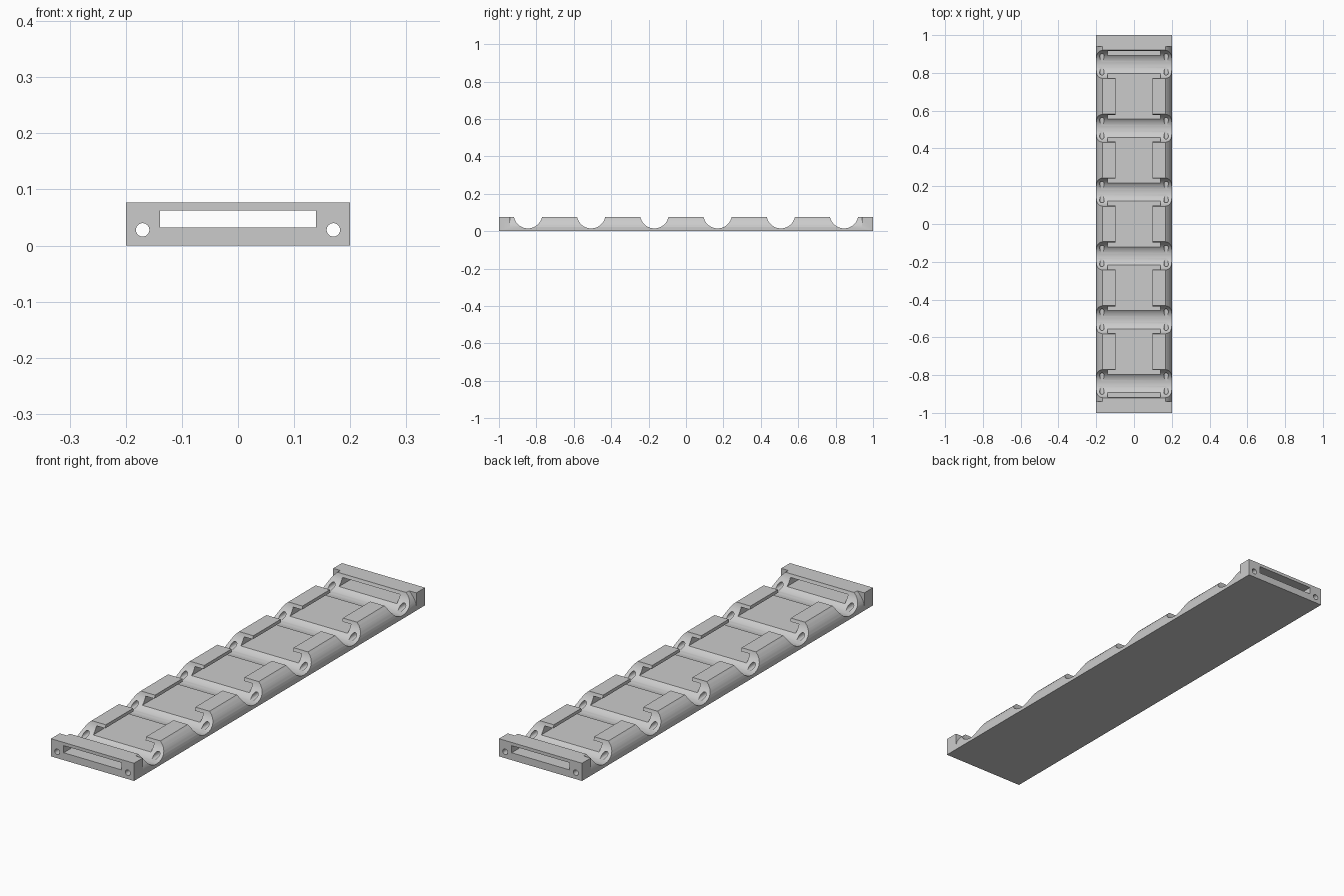
import bpy, bmesh, math
from mathutils import Vector

cube = bpy.data.objects.get("Cube")
if cube:
    bpy.data.objects.remove(cube, do_unlink=True)

HEIGHT, HALF_W, END_Y = 0.077, 0.2, 0.94
GROOVE_R, GROOVE_Z, PITCH = 0.0765, 0.0915, 0.338

grey = bpy.data.materials.new("plain_grey")
grey.use_nodes = True
colour = (0.6, 0.6, 0.6, 1)
grey.diffuse_color = colour
grey.node_tree.nodes["Principled BSDF"].inputs["Base Color"].default_value = colour


def prism(name, outline, axis, half_length):
    """Extrude a closed outline both ways along x or y."""
    bm = bmesh.new()
    if axis == "y":
        points = [Vector((a, -half_length, b)) for a, b in outline]
        step = Vector((0, 2 * half_length, 0))
    else:
        points = [Vector((-half_length, a, b)) for a, b in outline]
        step = Vector((2 * half_length, 0, 0))
    face = bm.faces.new([bm.verts.new(p) for p in points])
    grown = bmesh.ops.extrude_face_region(bm, geom=[face])["geom"]
    bmesh.ops.translate(bm, vec=step, verts=[g for g in grown if isinstance(g, bmesh.types.BMVert)])
    bmesh.ops.recalc_face_normals(bm, faces=bm.faces)
    mesh = bpy.data.meshes.new(name)
    bm.to_mesh(mesh)
    bm.free()
    mesh.materials.append(grey)
    obj = bpy.data.objects.new(name, mesh)
    bpy.context.collection.objects.link(obj)
    return obj


def rectangle(a0, a1, b0, b1):
    return [(a0, b0), (a1, b0), (a1, b1), (a0, b1)]


def circle(a, b, radius, sides):
    return [(a + radius * math.cos(2 * math.pi * (i + 0.5) / sides),
             b + radius * math.sin(2 * math.pi * (i + 0.5) / sides)) for i in range(sides)]


# Solid bar
tray = prism("segmented_tray", rectangle(-HALF_W, HALF_W, 0, HEIGHT), "y", 1)
cutters = []

# Rounded shoulders between the end blocks
shoulder = [(0.165, 0.0775), (0.176, 0.067), (0.185, 0.056), (0.192, 0.045),
            (0.197, 0.034), (0.2005, 0.02), (0.25, 0.02), (0.25, 0.1), (0.165, 0.1)]
for side in (1, -1):
    cutters.append(prism("shoulder_cutter", [(side * x, z) for x, z in shoulder], "y", END_Y))

# Slot through the whole length, open along the top between the outer grooves
cutters.append(prism("slot_cutter", rectangle(-0.139, 0.139, 0.032, 0.063), "y", 1.1))
cutters.append(prism("opening_cutter", rectangle(-0.097, 0.097, 0.05, 0.1), "y", 2.5 * PITCH))

# Cable holes down both sides
for side in (1, -1):
    cutters.append(prism("hole_cutter", circle(side * 0.17, 0.028, 0.012, 24), "y", 1.1))

# Six crosswise grooves
for i in range(6):
    cutters.append(prism("groove_cutter", circle((i - 2.5) * PITCH, GROOVE_Z, GROOVE_R, 72), "x", 0.3))

# Cut everything away and keep the finished mesh
for cutter in cutters:
    cutter.hide_render = True
    cut = tray.modifiers.new("cut", "BOOLEAN")
    cut.operation, cut.solver, cut.object = "DIFFERENCE", "EXACT", cutter
bpy.context.view_layer.objects.active = tray
tray.select_set(True)
for cut in list(tray.modifiers):
    bpy.ops.object.modifier_apply(modifier=cut.name)
for cutter in cutters:
    bpy.data.objects.remove(cutter, do_unlink=True)
bpy.ops.object.select_all(action="DESELECT")
tray.select_set(True)
bpy.ops.object.shade_smooth_by_angle(angle=math.radians(25))
